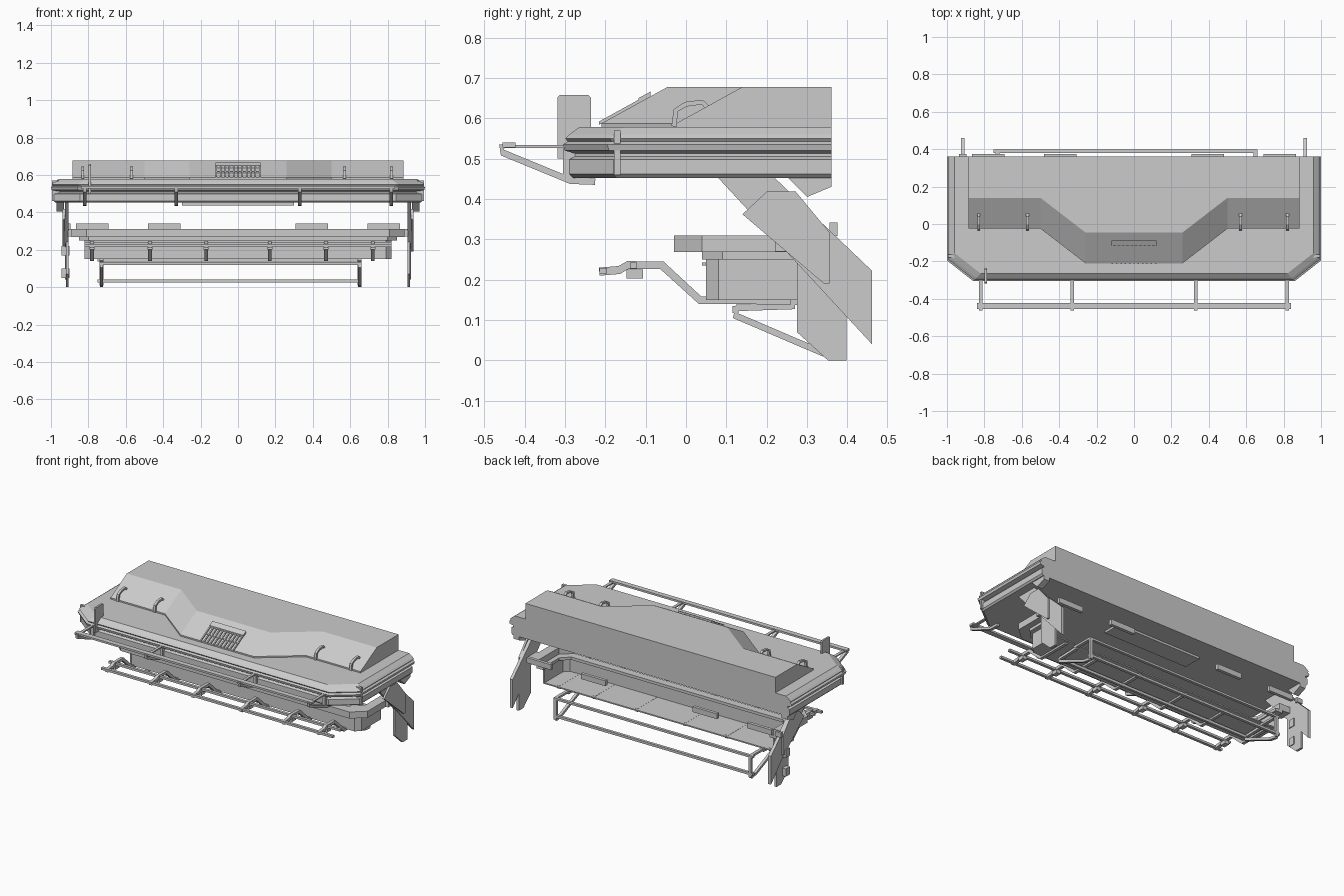
import bpy, bmesh
from mathutils import Vector

if "Cube" in bpy.data.objects:
    bpy.data.objects.remove(bpy.data.objects["Cube"])


def finish(name, bm):
    bmesh.ops.recalc_face_normals(bm, faces=bm.faces)
    me = bpy.data.meshes.new(name)
    bm.to_mesh(me)
    bm.free()
    ob = bpy.data.objects.new(name, me)
    bpy.context.collection.objects.link(ob)
    return ob


def loft(name, rings):
    """Closed solid through rings of equal point count."""
    bm = bmesh.new()
    vs = [[bm.verts.new(p) for p in r] for r in rings]
    n = len(rings[0])
    for a, b in zip(vs, vs[1:]):
        for i in range(n):
            j = (i + 1) % n
            bm.faces.new((a[i], a[j], b[j], b[i]))
    bm.faces.new(vs[0])
    bm.faces.new(vs[-1])
    return finish(name, bm)


def box(name, x0, x1, y0, y1, z0, z1):
    q = [(x0, y0), (x1, y0), (x1, y1), (x0, y1)]
    return loft(name, [[(x, y, z) for x, y in q] for z in (z0, z1)])


def side_plate(name, prof, x0, x1):
    """Extrude a (y, z) profile along x."""
    return loft(name, [[(x, y, z) for y, z in prof] for x in (x0, x1)])


def strip(name, path, w, t):
    """Flat bar of width w (x at centre) following (y, z) points."""
    def make(x):
        pts = [Vector(p) for p in path]
        off = []
        for i, p in enumerate(pts):
            d = (pts[min(i + 1, len(pts) - 1)] - pts[max(i - 1, 0)]).normalized()
            off.append(Vector((-d.y, d.x)) * t / 2)
        rings = []
        for p, o in zip(pts, off):
            a, b = p + o, p - o
            rings.append([(x - w / 2, *a), (x + w / 2, *a), (x + w / 2, *b), (x - w / 2, *b)])
        return loft(name, rings)
    return make


def outline(hx, yf, yb, cx, cy):
    """Half-octagon: chamfered at the front corners."""
    return [(-hx, yb), (-hx, yf + cy), (-hx + cx, yf), (hx - cx, yf), (hx, yf + cy), (hx, yb)]


def shell(name, hx, yf, yb, cx, cy, z0, z1, t, floor=False):
    """U-shaped wall with open back, optional floor."""
    out = outline(hx, yf, yb, cx, cy)
    inn = outline(hx - t, yf + t, yb, cx, cy)
    loft(name, [[(x, y, z) for x, y in out + inn[::-1]] for z in (z0, z1)])
    if floor:
        loft(name + "_floor", [[(x, y, z) for x, y in out] for z in (z0, z0 + .008)])


# Main upper slab with grooved bands around its edge
levels = [(.452, .025), (.462, .015), (.498, .015), (.505, .03), (.513, .03), (.52, .004),
          (.535, 0), (.542, .012), (.55, .006), (.56, .016), (.578, .04)]
loft("upper_slab", [[(x, y, z) for x, y in outline(1 - i, -.305 + i, .36, .14, .11)]
                    for z, i in levels])

# Raised roof housing with stepped sloping front
low = [(-.885, .36), (-.885, -.025), (-.5, -.025), (-.26, -.21),
       (.26, -.21), (.5, -.025), (.885, -.025), (.885, .36)]
top = [(x, y if y > .3 else y + .165) for x, y in low]
loft("roof_housing", [[(x, y, .575) for x, y in low], [(x, y, .587) for x, y in low],
                      [(x, y, .678) for x, y in top]])


# Vent on the sloped centre face
def slope_z(y):
    return .587 + (y + .21) * .091 / .165


def slope_bar(name, x0, x1, y0, y1, h):
    side_plate(name, [(y0, slope_z(y0)), (y1, slope_z(y1)),
                      (y1, slope_z(y1) + h), (y0, slope_z(y0) + h)], x0, x1)


slope_bar("vent_hood", -.12, .12, -.118, -.088, .012)
for i in range(11):
    x = -.115 + i * .023
    slope_bar("vent_slat", x - .004, x + .004, -.215, -.118, .008)
slope_bar("vent_sill", -.12, .12, -.165, -.16, .006)

# Small hooks on the side slopes
for x in (-.83, -.57, .57, .82):
    strip("roof_hook", [(-.03, .58), (-.025, .62), (.0, .635), (.04, .64), (.055, .625)], .015, .012)(x)

# Upright marker plate at the front left corner
side_plate("marker_plate", [(-.318, .5), (-.236, .5), (-.236, .652), (-.242, .658),
                            (-.312, .658), (-.318, .652)], -.798, -.786)

# Upper front rail and its struts
box("upper_rail", -.84, .84, -.455, -.422, .528, .54)
upper_arm = strip("upper_arm", [(-.3, .53), (-.457, .53)], .018, .008)
upper_strut = strip("upper_strut", [(-.455, .535), (-.455, .515), (-.285, .445), (-.225, .443)], .018, .016)
for x in (-.82, -.33, .33, .82):
    upper_arm(x)
    upper_strut(x)
    box("slab_clip", x - .01, x + .01, -.305, -.27, .45, .53)

# Lower bumper: wide band over an open-backed tray
shell("bumper_band", .89, -.03, .3, .08, .07, .268, .31, .06)
shell("bumper_shelf", .85, .04, .3, .05, .05, .25, .268, .05)
shell("bumper_tray", .82, .05, .275, .03, .03, .15, .255, .012, True)
box("tray_trim", -.78, .78, .04, .055, .235, .243)

# Ladder step rails carried on cranked brackets
for y, z in ((-.205, .222), (-.13, .235)):
    box("step_rail", -.82, .82, y - .009, y + .009, z - .007, z + .007)
bracket = strip("step_bracket", [(-.215, .22), (-.165, .224), (-.145, .236), (-.06, .236),
                                 (.035, .149), (.26, .149)], .02, .02)
for x in (-.78, -.47, -.17, .17, .47, .72):
    bracket(x)
    box("step_foot", x - .015, x + .015, -.147, -.107, .203, .225)

# Low frame below the tray
arm = strip("frame_arm", [(.27, .135), (.125, .13), (.12, .112), (.34, .018), (.39, .01)], .018, .016)
for x in (-.73, .65):
    arm(x)
    box("frame_post", x - .01, x + .01, .382, .398, .01, .15)
    box("frame_top_arm", x - .01, x + .01, .25, .398, .137, .15)
box("frame_bottom_bar", -.75, .66, .38, .398, .025, .04)
box("frame_top_bar", -.75, .66, .38, .398, .137, .15)
box("frame_front_bar", -.74, .66, .115, .13, .118, .135)

# Rear tabs
for x in (-.78, -.395, .395, .78):
    box("rear_tab", x - .087, x + .087, .355, .375, .308, .342)
box("underside_plate", -.3, .3, .1, .22, .438, .455)

# Side legs: slanted fin, inner raised panel, lower foot and bracket
fin = [(.08, .452), (.22, .452), (.461, .222), (.461, .04)]
panel = [(.14, .362), (.2, .418), (.272, .418), (.355, .318), (.355, .19), (.342, .19)]
foot = [(.275, .25), (.275, .07), (.352, 0), (.398, 0), (.398, .12)]
for s in (-1, 1):
    side_plate("leg_fin", fin, s * .905, s * .925)
    side_plate("leg_panel", panel, s * .925, s * .937)
    side_plate("leg_foot", foot, s * .905, s * .92)
    side_plate("slab_bracket", [(.25, .455), (.3, .405), (.36, .43), (.36, .455)], s * .93, s * .97)
    box("corner_clip", s * .95, s * .995, -.178, -.162, .46, .57)
    box("leg_mount", s * .86, s * .91, .22, .3, .27, .31)
for z in (.05, .17):
    box("leg_lamp", -.945, -.9, .3, .34, z, z + .05)
box("rear_post", -.935, -.895, .36, .375, .31, .34)
